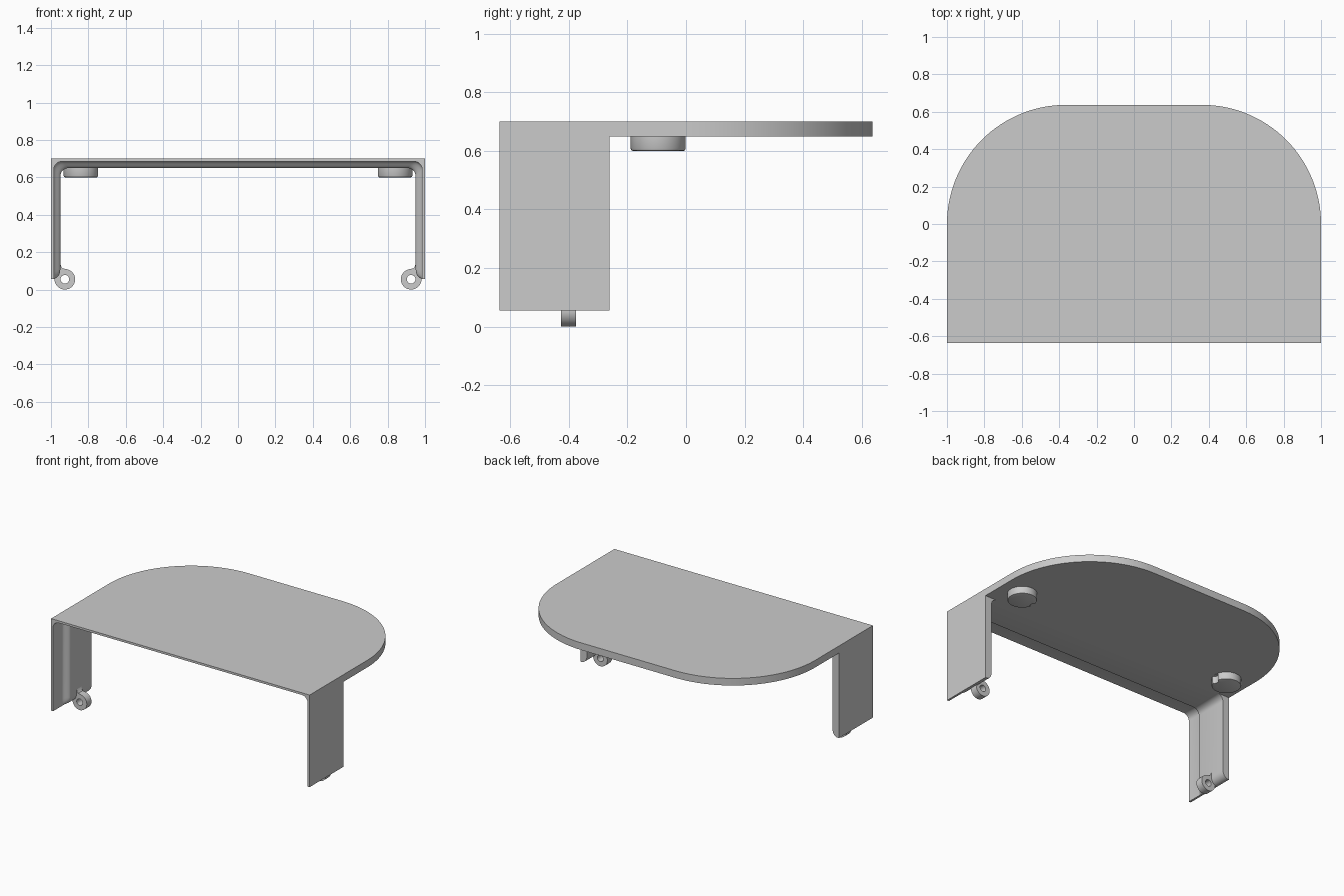
import bpy, bmesh
from math import pi, sin, cos

old = bpy.data.objects.get("Cube")
if old:
    bpy.data.objects.remove(old)

grey = bpy.data.materials.new("plain_grey")
grey.use_nodes = True
COLOUR = (0.6, 0.6, 0.6, 1)
grey.diffuse_color = COLOUR
grey.node_tree.nodes["Principled BSDF"].inputs["Base Color"].default_value = COLOUR

FRONT, LEG_BACK, BACK = -0.637, -0.262, 0.637
TOP, LEG_FOOT, THICK, LIP = 0.70, 0.056, 0.05, 0.015


def loft(name, loops):
    """Skin a list of equal closed loops and cap both ends."""
    bm = bmesh.new()
    rings = [[bm.verts.new(p) for p in loop] for loop in loops]
    n = len(rings[0])
    for a, b in zip(rings, rings[1:]):
        for i in range(n):
            j = (i + 1) % n
            bm.faces.new((a[i], a[j], b[j], b[i]))
    bm.faces.new(rings[0])
    bm.faces.new(rings[-1])
    bmesh.ops.recalc_face_normals(bm, faces=bm.faces)
    mesh = bpy.data.meshes.new(name)
    bm.to_mesh(mesh)
    bm.free()
    obj = bpy.data.objects.new(name, mesh)
    bpy.context.collection.objects.link(obj)
    mesh.materials.append(grey)
    return obj


def arc(cx, cy, r, start, end, steps):
    return [(cx + r * cos(start + (end - start) * i / steps),
             cy + r * sin(start + (end - start) * i / steps))
            for i in range(steps + 1)]


def boolean(obj, other, operation):
    mod = obj.modifiers.new(operation.lower(), 'BOOLEAN')
    mod.operation, mod.object, mod.solver = operation, other, 'EXACT'
    bpy.context.view_layer.objects.active = obj
    bpy.ops.object.modifier_apply(modifier=mod.name)
    bpy.data.objects.remove(other)


def smooth(obj):
    bpy.ops.object.select_all(action='DESELECT')
    obj.select_set(True)
    bpy.context.view_layer.objects.active = obj
    bpy.ops.object.shade_smooth_by_angle(angle=0.6)


def arch(y, t):
    """Arch section at depth y: square outside, rounded inside, tapered feet."""
    r = 0.045
    inner = 1 - t
    taper = t - LIP
    half = [(1, TOP), (1, LEG_FOOT), (1 - LIP, LEG_FOOT)]
    half += [(1 - LIP - taper * sin(a * pi / 12), LEG_FOOT + 0.002 + 0.05 * (1 - cos(a * pi / 12)))
             for a in range(1, 7)]
    half += arc(inner - r, TOP - t - r, r, 0, pi / 2, 8)
    outline = half + [(-x, z) for x, z in reversed(half)]
    return [(x, y, z) for x, z in outline]


# Arch: thin lip at the front, then a smooth step up to full thickness
stations = [(FRONT, LIP)]
for i in range(9):
    u = i / 8
    stations.append((-0.54 + 0.05 * u, LIP + (THICK - LIP) * (1 - cos(pi * u)) / 2 + 1e-5 * i))
stations.append((LEG_BACK, THICK))
top_and_legs = loft("top_and_legs", [arch(y, t) for y, t in stations])

# Rear top plate with two large rounded corners, joined to the arch
R = 0.637
half = [(1, -0.4)] + arc(1 - R, BACK - R, R, 0, pi / 2, 32)
outline = half + [(-x, y) for x, y in reversed(half)]
plate = loft("top_plate", [[(x, y, z) for x, y in outline] for z in (TOP - THICK, TOP)])
boolean(top_and_legs, plate, 'UNION')
smooth(top_and_legs)

for side, label in ((1, "left"), (-1, "right")):
    # Round pad under the top, with a small scoop on the inner side
    levels = [(0.655, 0.094), (0.608, 0.094), (0.602, 0.091), (0.60, 0.086)]
    pad = loft(label + "_pad", [[(x, y, z) for x, y in arc(side * 0.838, -0.095, r, 0, 2 * pi, 48)[:-1]]
                                for z, r in levels])
    scoop = loft("scoop", [[(x, y, z) for x, y in arc(side * 0.735, -0.095, 0.03, 0, 2 * pi, 24)[:-1]]
                           for z in (0.58, 0.649)])
    boolean(pad, scoop, 'DIFFERENCE')
    smooth(pad)

    # Hinge eye at the foot, with a web flaring up into the leg
    cx, cz = 0.926, 0.055
    body = arc(cx, cz, 0.055, 0.3, -1.5 * pi + 0.25, 40)
    body += [(0.937, 0.113), (0.945, 0.122), (0.951, 0.14), (0.97, 0.14), (0.982, 0.075)]
    eye = loft(label + "_hinge_eye", [[(side * x, y, z) for x, z in body] for y in (-0.427, -0.375)])
    hole = loft("hole", [[(side * x, y, z) for x, z in arc(cx, cz, 0.023, 0, 2 * pi, 32)[:-1]]
                         for y in (-0.45, -0.35)])
    boolean(eye, hole, 'DIFFERENCE')
    smooth(eye)
